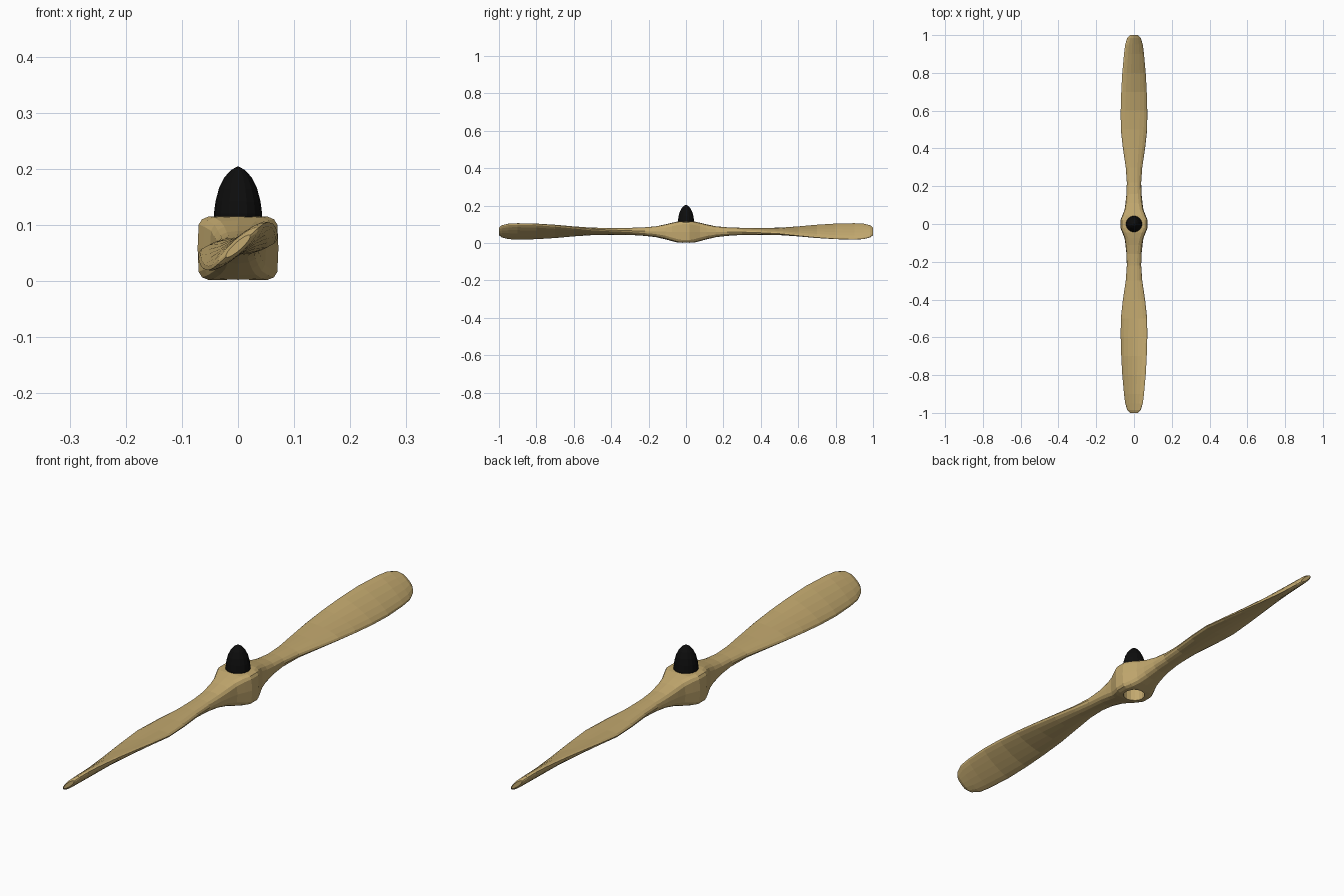
import bpy, bmesh, math

if "Cube" in bpy.data.objects:
    bpy.data.objects.remove(bpy.data.objects["Cube"])


def material(name, rgb):
    m = bpy.data.materials.new(name)
    m.diffuse_color = (*rgb, 1)
    m.use_nodes = True
    m.node_tree.nodes["Principled BSDF"].inputs["Base Color"].default_value = m.diffuse_color
    return m


def make_object(name, bm, mat=None):
    bmesh.ops.recalc_face_normals(bm, faces=bm.faces)
    me = bpy.data.meshes.new(name)
    bm.to_mesh(me)
    bm.free()
    ob = bpy.data.objects.new(name, me)
    bpy.context.collection.objects.link(ob)
    if mat:
        me.materials.append(mat)
    return ob


def lathe(name, profile, sides, mat=None):
    """Closed solid of revolution about z from (radius, z) pairs."""
    bm = bmesh.new()
    rings = []
    for r, z in profile:
        rings.append([bm.verts.new((r * math.cos(2 * math.pi * i / sides),
                                    r * math.sin(2 * math.pi * i / sides), z))
                      for i in range(sides)])
    for a, b in zip(rings, rings[1:]):
        for i in range(sides):
            j = (i + 1) % sides
            bm.faces.new((a[i], a[j], b[j], b[i]))
    bm.faces.new(rings[0])
    bm.faces.new(rings[-1])
    return make_object(name, bm, mat)


wood = material("varnished wood", (0.55, 0.40, 0.16))
black = material("black", (0.004, 0.004, 0.004))

# Blade stations: y, half chord, half thickness, twist in degrees, squareness
half = [
    (0.02, .072, .058, 0, 6), (0.045, .062, .056, 0, 5),
    (0.075, .050, .049, 0, 4), (0.11, .045, .040, 1, 3),
    (0.16, .040, .029, 2, 2.6), (0.22, .038, .023, 3, 2.3),
    (0.30, .044, .019, 5, 2), (0.40, .059, .017, 7, 2),
    (0.50, .071, .016, 10, 2), (0.60, .074, .015, 18, 2),
    (0.70, .075, .015, 26, 2), (0.80, .074, .014, 33, 2),
    (0.90, .068, .014, 39, 2), (0.95, .062, .013, 41, 2),
    (0.985, .047, .012, 42, 2), (1.0, .029, .007, 42, 2),
]
stations = [(-y, w, t, -a, n) for y, w, t, a, n in reversed(half)] + half

# Hub and both twisted blades as one loft
SIDES, MID = 16, 0.058
bm = bmesh.new()
rings = []
for y, w, t, a, n in stations:
    ca, sa = math.cos(math.radians(a)), math.sin(math.radians(a))
    ring = []
    for i in range(SIDES):
        c = math.cos(2 * math.pi * i / SIDES)
        s = math.sin(2 * math.pi * i / SIDES)
        u = math.copysign(abs(c) ** (2 / n), c) * w if abs(c) > 1e-6 else 0
        v = math.copysign(abs(s) ** (2 / n), s) * t if abs(s) > 1e-6 else 0
        lift = 0.004 * min(1, abs(y) / 0.3)
        ring.append(bm.verts.new((u * ca + v * sa, y, MID + lift - u * sa + v * ca)))
    rings.append(ring)
for a, b in zip(rings, rings[1:]):
    for i in range(SIDES):
        j = (i + 1) % SIDES
        bm.faces.new((a[i], a[j], b[j], b[i]))
bm.faces.new(rings[0])
bm.faces.new(rings[-1])
propeller = make_object("propeller_blades", bm, wood)

# Shaft hole in the underside of the hub
cutter = lathe("shaft_hole_cutter", [(.040, -.05), (.040, .10)], 16)
cutter.hide_render = True
cutter.hide_set(True)
cut = propeller.modifiers.new("shaft_hole", 'BOOLEAN')
cut.operation = 'DIFFERENCE'
cut.solver = 'EXACT'
cut.object = cutter

# Pointed spinner cap on top of the hub
lathe("spinner_cap", [(.042, .112), (.043, .120), (.040, .142), (.034, .165),
                      (.024, .185), (.012, .198), (.001, .204)], 16, black)
